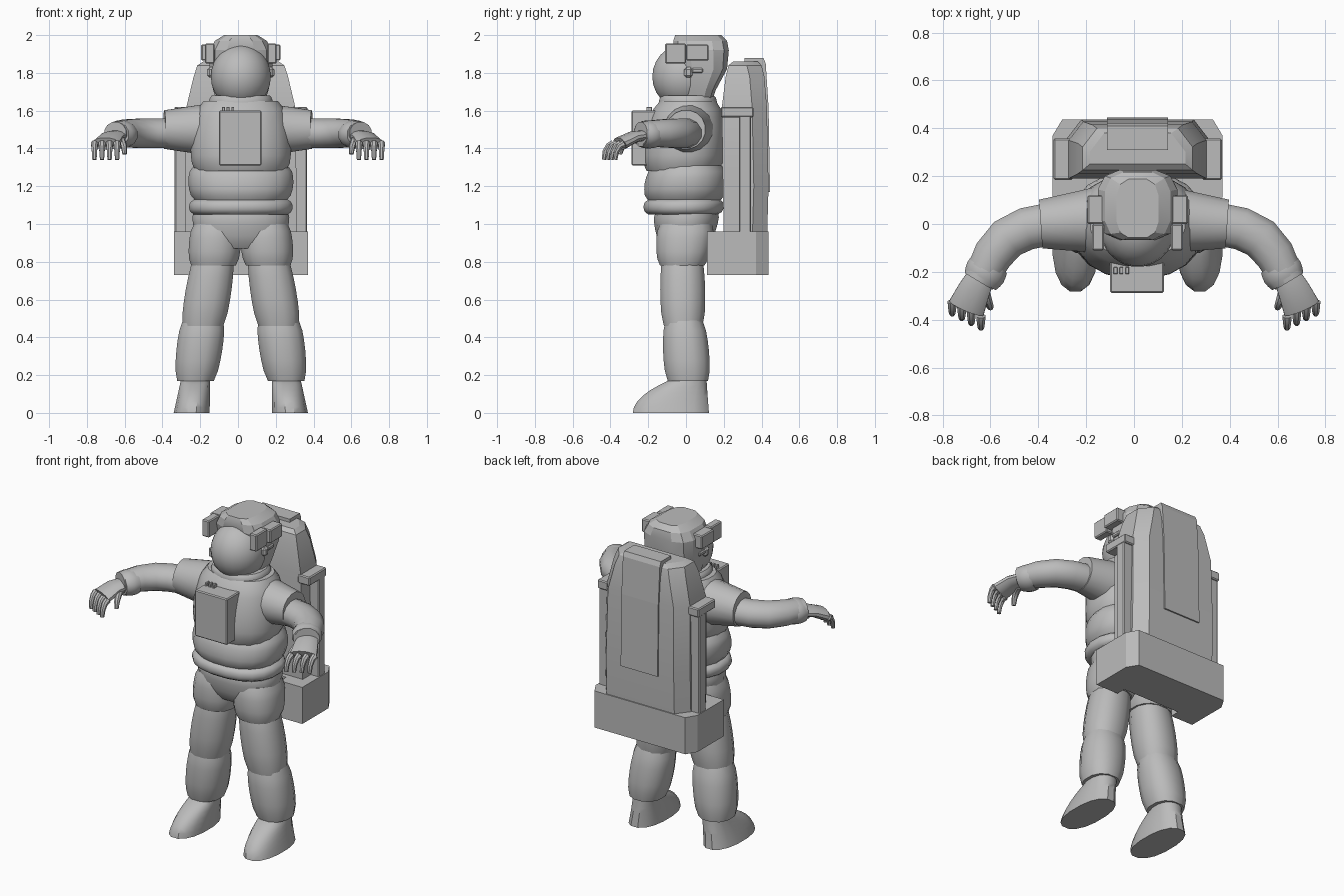
import bpy, bmesh
from math import cos, sin, pi, tau, radians
from mathutils import Vector

default_cube = bpy.data.objects.get("Cube")
if default_cube:
    bpy.data.objects.remove(default_cube)

BODY_CENTRE = 0.015
SIDES = {"left": 1, "right": -1}

suit_grey = bpy.data.materials.new("suit_grey")
suit_grey.use_nodes = True
colour = (0.5, 0.5, 0.5, 1)
suit_grey.diffuse_color = colour
suit_grey.node_tree.nodes["Principled BSDF"].inputs["Base Color"].default_value = colour


def lerp(a, b, t):
    return a + (b - a) * t


def loft(name, rings, side=1, centre=BODY_CENTRE, angle=35):
    """Skin a list of point rings; a negative side mirrors the part."""
    bm = bmesh.new()
    loops = [[bm.verts.new((centre + side * x, y, z)) for x, y, z in ring] for ring in rings]
    for lower, upper in zip(loops, loops[1:]):
        for i in range(len(lower)):
            bm.faces.new((lower[i - 1], lower[i], upper[i], upper[i - 1]))
    bm.faces.new(loops[0])
    bm.faces.new(loops[-1])
    bmesh.ops.recalc_face_normals(bm, faces=bm.faces)
    mesh = bpy.data.meshes.new(name)
    bm.to_mesh(mesh)
    bm.free()
    mesh.materials.append(suit_grey)
    part = bpy.data.objects.new(name, mesh)
    bpy.context.collection.objects.link(part)
    if angle:
        bpy.ops.object.select_all(action='DESELECT')
        part.select_set(True)
        bpy.context.view_layer.objects.active = part
        bpy.ops.object.shade_smooth_by_angle(angle=radians(angle))
    return part


def oval(centre, across, along, count=16, power=2.0):
    """Superellipse ring spanned by two half-axis vectors."""
    def rounded(value):
        return abs(value) ** (2 / power) * (1 if value > 0 else -1)
    angles = [tau * (i + .5) / count for i in range(count)]
    return [Vector(centre) + Vector(across) * rounded(cos(a)) + Vector(along) * rounded(sin(a)) for a in angles]


def level_ring(z, x, width, front, back, count=16, power=2.3):
    middle, depth = (front + back) / 2, (back - front) / 2
    return oval((x, middle, z), (width, 0, 0), (0, depth, 0), count, power)


def padded(name, bottom, top, puff=.02, side=1, steps=6, count=16):
    """Soft section between two level rings, swelling in the middle."""
    rings = []
    for k in range(steps + 1):
        t = k / steps
        z, x, width, front, back = [lerp(a, b, t) for a, b in zip(bottom, top)]
        swell = puff * max(sin(pi * t), 0) ** .5
        rings.append(level_ring(z, x, width + swell, front - swell, back + swell, count))
    loft(name, rings, side)


def tube(name, path, start, end, side, flat=1.0, count=12, puff=0.0):
    """Tapering limb along a path of points."""
    points = [Vector(p) for p in path]
    last = len(points) - 1
    rings = []
    for i, point in enumerate(points):
        t = i / last
        heading = (points[min(i + 1, last)] - points[max(i - 1, 0)]).normalized()
        across = heading.cross(Vector((0, 0, 1))).normalized()
        radius = lerp(start, end, t) + puff * sin(pi * t)
        rings.append(oval(point, across * radius, across.cross(heading) * radius * flat, count))
    loft(name, rings, side, centre=0)


def box(name, x, y, z, side=1, bevel=.006):
    rings = [[(x[0], y[0], h), (x[1], y[0], h), (x[1], y[1], h), (x[0], y[1], h)] for h in z]
    part = loft(name, rings, side, angle=0)
    chamfer = part.modifiers.new("Chamfer", 'BEVEL')
    chamfer.width, chamfer.segments = bevel, 1


def slab(z, width, front, back, cut=0.0):
    """Level outline whose two back corners are cut off."""
    shoulder = back - cut * 1.3
    half = [(width, front), (width, shoulder), (width - cut, back)]
    return [(x, y, z) for x, y in half] + [(-x, y, z) for x, y in reversed(half)]


# Jacket, belt and hips
padded("hips", (.87, 0, .2, -.12, .1), (1.07, 0, .25, -.16, .17), puff=.025, count=20)
padded("belt", (1.05, 0, .25, -.2, .17), (1.13, 0, .25, -.2, .18), puff=.027, count=20)
padded("jacket_hem", (1.12, 0, .24, -.2, .18), (1.31, 0, .25, -.17, .19), puff=.036, count=20)
padded("jacket_chest", (1.28, 0, .24, -.21, .17), (1.65, 0, .2, -.14, .16), puff=.045, steps=9, count=20)
padded("neck_ring", (1.62, 0, .165, -.14, .16), (1.68, 0, .155, -.13, .15), puff=.01, count=20)

# Helmet globe and the hood around its back
arc = [radians(lerp(5, 175, k / 12)) for k in range(13)]
loft("helmet_globe", [oval((0, -.01, 1.78 - .172 * cos(a)), (.16 * sin(a), 0, 0), (0, .17 * sin(a), 0), 24)
                      for a in arc])
hood_rows = [(1.65, .13, -.03, .14), (1.71, .15, -.03, .16), (1.82, .17, -.04, .22),
             (1.92, .17, -.07, .23), (1.97, .14, -.07, .22), (2, .09, -.06, .19)]
loft("helmet_hood", [level_ring(z, 0, w, f, b, 12, 3.2) for z, w, f, b in hood_rows], angle=22)

# Chest control box with a row of knobs
box("chest_box", (-.115, .11), (-.288, -.15), (1.31, 1.6))
for i in range(3):
    x = -.1 + .025 * i
    box(f"chest_knob_{i + 1}", (x, x + .015), (-.21, -.18), (1.59, 1.62), bevel=.002)

for tag, side in SIDES.items():
    # Helmet lamps, their brackets and the visor pivots
    box(tag + "_lamp", (.14, .19), (-.11, 0), (1.85, 1.955), side)
    box(tag + "_lamp_bracket", (.13, .21), (0, .12), (1.865, 1.95), side)
    box(tag + "_visor_pivot", (.14, .178), (-.01, .035), (1.775, 1.83), side, bevel=.012)
    box(tag + "_visor_lever", (.14, .175), (.03, .09), (1.8, 1.825), side)

    # Trouser leg, thigh and shin
    padded(tag + "_trouser_leg", (.78, .145, .12, -.14, .1), (1, .13, .12, -.14, .14), side=side)
    padded(tag + "_thigh", (.46, .2, .11, -.12, .09), (.85, .14, .1, -.12, .08), side=side, count=12)
    padded(tag + "_shin", (.17, .24, .1, -.1, .12), (.49, .2, .11, -.11, .09), side=side, count=12)

    # Boot: the toe slopes back towards the ankle
    boot = []
    for k in range(7):
        t = k / 6
        boot.append(level_ring(.18 * t, .26 - .02 * t, .097 - .02 * t, -.285 + .21 * t * t, .125 - .015 * t))
    loft(tag + "_boot", boot, side)

    # Sleeve, bent arm and glove cuff
    tube(tag + "_sleeve", [(.1, .02, 1.5), (.24, .01, 1.5), (.39, 0, 1.5)], .15, .104, side, count=16)
    elbow_path = [(.35, 0), (.45, -.02), (.53, -.06), (.59, -.13), (.62, -.19), (.65, -.24)]
    tube(tag + "_arm", [(x, y, 1.48) for x, y in elbow_path], .092, .07, side, flat=.88, puff=.008)
    cuff_path = [(lerp(.6, .643, k / 4), lerp(-.165, -.24, k / 4), 1.474) for k in range(5)]
    tube(tag + "_cuff", cuff_path, .082, .077, side, flat=.85, puff=.01)

    # Glove: palm, four curled fingers and a thumb
    tube(tag + "_palm", [(.64, -.22, 1.47), (.67, -.28, 1.46), (.7, -.35, 1.425)], .06, .08, side, flat=.45)
    curl = [radians(30 * k) for k in range(4)]
    for i in range(4):
        x, y = .76 - .04 * i, -.325 - .02 * i
        finger = [(x, y - .05 * sin(a), 1.34 + .085 * cos(a)) for a in curl]
        tube(f"{tag}_finger_{i + 1}", finger, .021, .012, side, count=8)
    thumb = [(.63 - .03 * sin(a), -.27 - .08 * sin(a), 1.37 + .08 * cos(a)) for a in curl]
    tube(tag + "_thumb", thumb, .025, .012, side, count=8)

    # Pack side rail: upright post with an arm reaching forward
    box(tag + "_rail_post", (.28, .35), (.28, .345), (.95, 1.6), side)
    box(tag + "_rail_arm", (.27, .352), (.185, .357), (1.565, 1.62), side)

# Life support pack and its raised back plate
pack_rows = [(.95, .295, .2, .43), (1.2, .295, .195, .437), (1.62, .288, .19, .428),
             (1.78, .25, .21, .415), (1.84, .23, .225, .4), (1.86, .2, .25, .38)]
loft("pack_body", [slab(*row, cut=.06) for row in pack_rows], angle=20)
plate_rows = [(1.17, .37, .445), (1.62, .36, .437), (1.85, .31, .422), (1.88, .31, .41)]
loft("pack_back_plate", [slab(z, .128, f, b) for z, f, b in plate_rows if b > f], angle=0)

# Pack base: a block with cut back corners, hollowed towards the legs
half_base = [(.2, .17), (.2, .11), (.355, .11), (.355, .37), (.315, .437)]
base_outline = half_base + [(-x, y) for x, y in reversed(half_base)]
loft("pack_base", [[(x, y, z) for x, y in base_outline] for z in (.73, .96)], angle=0)
